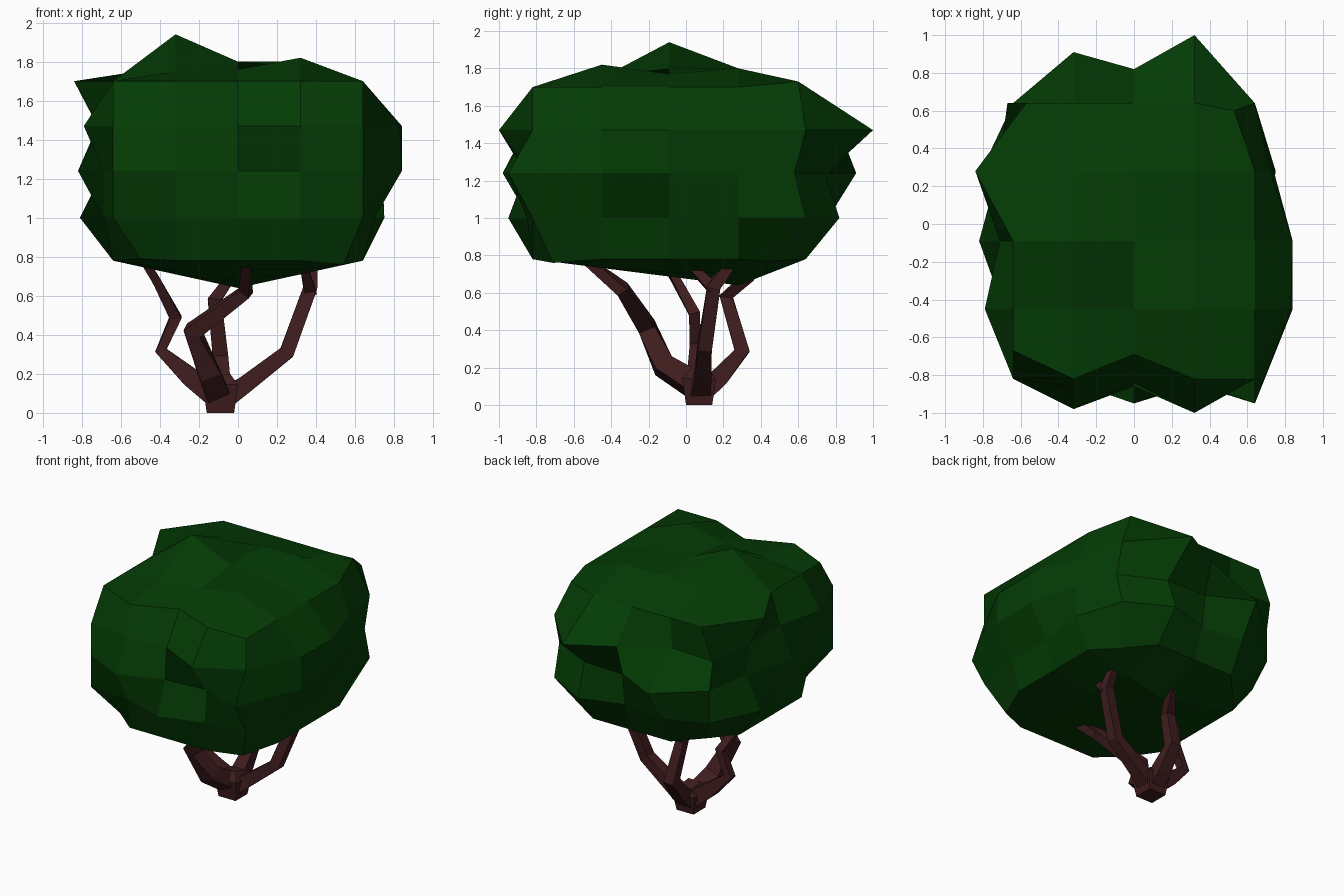
import bpy, bmesh
from mathutils import Vector

if "Cube" in bpy.data.objects:
    bpy.data.objects.remove(bpy.data.objects["Cube"])


def material(name, rgb):
    m = bpy.data.materials.new(name)
    m.diffuse_color = (*rgb, 1)
    m.use_nodes = True
    m.node_tree.nodes["Principled BSDF"].inputs["Base Color"].default_value = m.diffuse_color
    return m


def finish(bm, name, mat):
    bmesh.ops.recalc_face_normals(bm, faces=bm.faces[:])
    me = bpy.data.meshes.new(name)
    bm.to_mesh(me)
    bm.free()
    me.materials.append(mat)
    ob = bpy.data.objects.new(name, me)
    bpy.context.collection.objects.link(ob)
    return ob


leaf = material("leaf green", (0.0012, 0.044, 0.0014))
bark = material("bark brown", (0.05, 0.012, 0.013))

# Canopy: a 4 x 4 x 4 block whose surface points are pushed along one axis
GRID = [(-.64, -.32, 0, .32, .64), (-.82, -.45, -.09, .28, .64),
        (.78, 1.0, 1.24, 1.47, 1.7)]
# per side: (axis, grid index, 3 x 3 pushed positions; rows = later free axis)
SIDES = [
    (1, 0, [(-.84, -.95, -.85), (-.98, -.86, -.83), (-.86, -.84, -1.0)]),
    (1, 4, [(.76, .72, .82), (.91, .75, .74), (.62, .82, 1.0)]),
    (0, 0, [(-.69, -.69, -.81), (-.69, -.82, -.69), (-.79, -.71, -.72)]),
    (0, 4, [(.70, .70, .75), (.84, .84, .74), (.83, .84, .72)]),
    (2, 4, [(1.75, 1.76, 1.82), (1.94, 1.80, 1.77), (1.78, 1.80, 1.80)]),
]
# rim points that leave the block along one axis: grid index -> (axis, position)
RIM = {(0, 3, 4): (0, -.84), (0, 0, 4): (1, -.67), (2, 0, 4): (1, -.69),
       (4, 0, 2): (1, -.95), (4, 4, 2): (1, .58), (0, 4, 3): (0, -.67)}
# corners drawn inwards, so the crown looks rounded
CORNERS = {(0, 0, 0): (-.50, -.68, .79), (4, 0, 0): (.54, -.71, .76),
           (4, 4, 0): (.50, .45, .77), (0, 4, 0): (-.50, .45, .78),
           (4, 4, 4): (.53, .60, 1.73), (0, 4, 4): (-.57, .64, 1.7)}

pos = {}
for i in range(5):
    for j in range(5):
        for k in range(5):
            if {0, 4} & {i, j, k}:
                pos[i, j, k] = Vector((GRID[0][i], GRID[1][j], GRID[2][k]))
for axis, end, rows in SIDES:
    for v, row in enumerate(rows, 1):
        for u, value in enumerate(row, 1):
            key = [u, v]
            key.insert(axis, end)
            pos[tuple(key)][axis] = value
for key, (axis, value) in RIM.items():
    pos[key][axis] = value
for key, p in CORNERS.items():
    pos[key] = Vector(p)
# underside sags to one low point towards the back
for (i, j, k), p in pos.items():
    if k == 0 and 0 < i < 4 and 0 < j < 4:
        dy = (.28 - p.y) / 1.1 if p.y < .28 else (p.y - .28) / .36
        p.z = .64 + .14 * max(abs(p.x) / .64, dy)

bm = bmesh.new()
vert = {key: bm.verts.new(p) for key, p in pos.items()}
for axis in range(3):
    for end in (0, 4):
        for u in range(4):
            for v in range(4):
                quad = []
                for a, b in ((u, v), (u + 1, v), (u + 1, v + 1), (u, v + 1)):
                    key = [a, b]
                    key.insert(axis, end)
                    quad.append(vert[tuple(key)])
                bm.faces.new(quad)
finish(bm, "canopy", leaf)


# Trunk and branches: square tubes along a bent path of (x, y, z, half width)
def tube(name, path):
    bm = bmesh.new()
    rings = []
    for n, (x, y, z, r) in enumerate(path):
        a = Vector(path[max(n - 1, 0)][:3])
        b = Vector(path[min(n + 1, len(path) - 1)][:3])
        d = (b - a).normalized()
        side = Vector((0, 1, 0)).cross(d).normalized()
        up = d.cross(side)
        rings.append([bm.verts.new(Vector((x, y, z)) + side * r * s + up * r * t)
                      for s, t in ((-1, -1), (1, -1), (1, 1), (-1, 1))])
    for p, q in zip(rings, rings[1:]):
        for n in range(4):
            m = (n + 1) % 4
            bm.faces.new((p[n], p[m], q[m], q[n]))
    bm.faces.new(rings[0])
    bm.faces.new(rings[-1])
    finish(bm, name, bark)


tube("trunk", [(-.09, .07, 0, .07), (-.09, .07, .14, .09), (-.09, .08, .19, .05)])
tube("left_branch", [(-.13, .07, .10, .06), (-.24, .06, .18, .05), (-.395, .05, .32, .03),
                     (-.32, .045, .49, .03), (-.42, -.06, .68, .022), (-.48, -.12, .78, .022)])
tube("right_branch", [(-.05, .08, .09, .055), (.03, .09, .14, .045), (.25, .10, .31, .038),
                      (.37, .15, .64, .035), (.38, .24, .75, .025)])
tube("right_twig", [(.37, .15, .62, .03), (.34, .03, .74, .02)])
tube("back_branch", [(-.09, .11, .09, .055), (-.09, .18, .15, .05), (-.09, .30, .29, .04),
                     (-.12, .215, .58, .035), (-.04, .34, .69, .025), (-.02, .38, .73, .02)])
tube("front_branch", [(-.11, .04, .11, .06), (-.15, -.12, .21, .055), (-.23, -.21, .42, .045),
                      (.04, -.34, .62, .032), (.04, -.53, .77, .025)])
